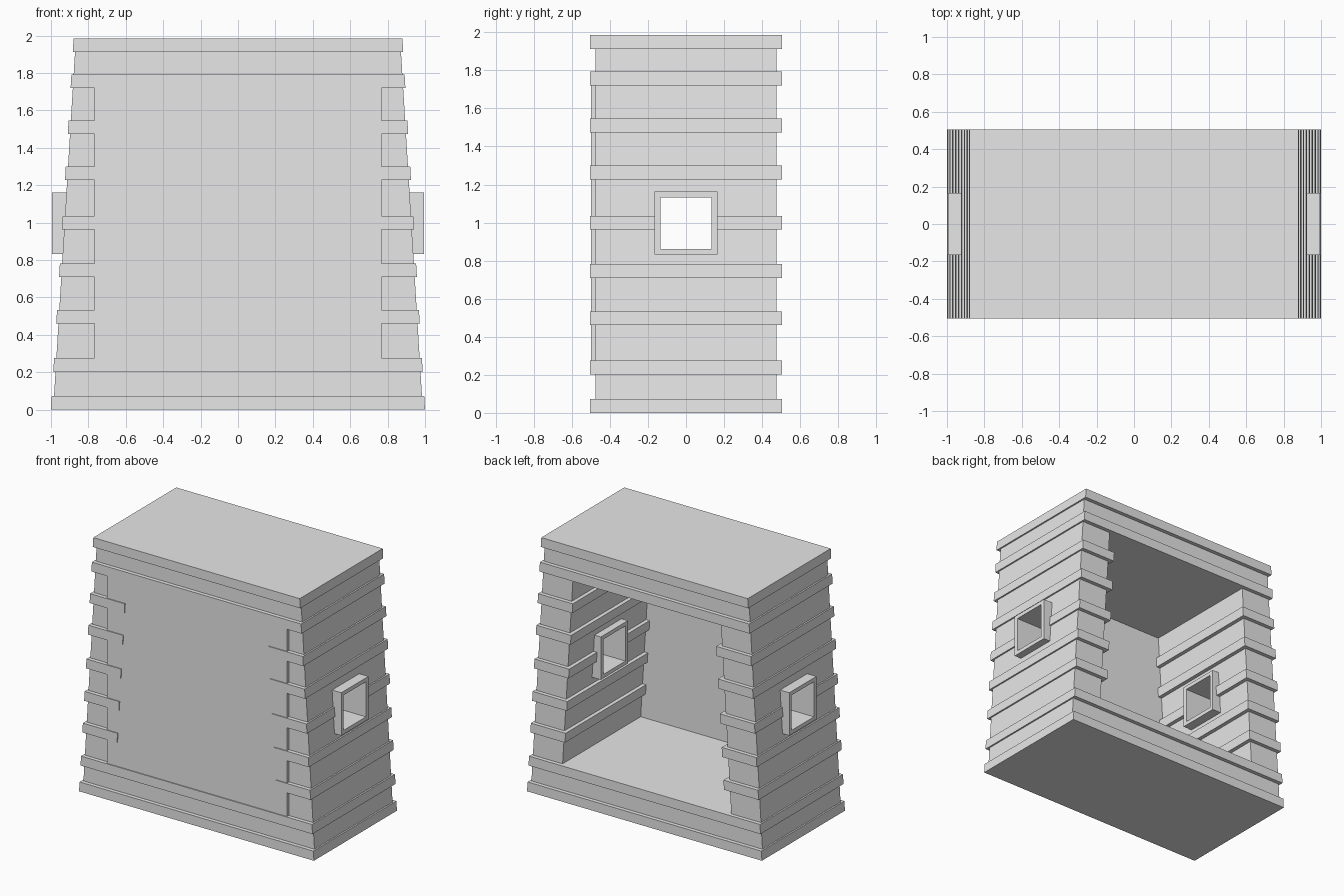
import bpy
import bmesh

if "Cube" in bpy.data.objects:
    bpy.data.objects.remove(bpy.data.objects["Cube"], do_unlink=True)

GREY = (0.8, 0.8, 0.8, 1)
mat = bpy.data.materials.new("plain_grey")
mat.use_nodes = True
mat.diffuse_color = GREY
mat.node_tree.nodes["Principled BSDF"].inputs["Base Color"].default_value = GREY

SLOPE = 0.061            # the sides lean inward with height
WALL_OUT, WALL_IN = 0.988, 0.735
BODY_Y, BAND_Y = 0.475, 0.505
BAND_H = 0.073
FLOOR, CEILING, TOP = 0.275, 1.72, 1.985
WINDOW_Z = 0.997


def prism(name, corners, y0, y1):
    """Extrude an x-z outline from y0 to y1."""
    bm = bmesh.new()
    face = bm.faces.new([bm.verts.new((x, y0, z)) for x, z in corners])
    ext = bmesh.ops.extrude_face_region(bm, geom=[face])
    verts = [v for v in ext["geom"] if isinstance(v, bmesh.types.BMVert)]
    bmesh.ops.translate(bm, vec=(0, y1 - y0, 0), verts=verts)
    bmesh.ops.recalc_face_normals(bm, faces=bm.faces)
    mesh = bpy.data.meshes.new(name)
    bm.to_mesh(mesh)
    bm.free()
    mesh.materials.append(mat)
    obj = bpy.data.objects.new(name, mesh)
    bpy.context.collection.objects.link(obj)
    return obj


def leaning(name, a, b, z0, z1, y):
    """Block between two leaning lines x = a - SLOPE*z and x = b - SLOPE*z."""
    return prism(name, [(a - SLOPE * z0, z0), (b - SLOPE * z0, z0),
                        (b - SLOPE * z1, z1), (a - SLOPE * z1, z1)], -y, y)


def mirrored_trapezoid(name, half, z0, z1, y):
    """Full-width block whose two ends lean inward."""
    lo, hi = half - SLOPE * z0, half - SLOPE * z1
    return prism(name, [(-lo, z0), (lo, z0), (hi, z1), (-hi, z1)], -y, y)


def straight_box(name, x0, x1, z0, z1, y):
    return prism(name, [(x0, z0), (x1, z0), (x1, z1), (x0, z1)], -y, y)


def mirror_x(obj):
    mod = obj.modifiers.new("other_side", 'MIRROR')
    mod.use_axis[0] = True


def cut(obj, cutter):
    mod = obj.modifiers.new("opening", 'BOOLEAN')
    mod.operation = 'DIFFERENCE'
    mod.solver = 'EXACT'
    mod.object = cutter


# Cutters for the side windows
cutters = []
for name, half in (("wall_cutter", 0.15), ("frame_cutter", 0.135)):
    c = straight_box(name, 0.4, 1.2, WINDOW_Z - half, WINDOW_Z + half, half)
    c.hide_render = True
    c.hide_set(True)
    c.display_type = 'WIRE'
    cutters.append(c)
wall_cutter, frame_cutter = cutters

# Solid base and roof blocks
mirrored_trapezoid("base_block", WALL_OUT, 0.0, FLOOR, BODY_Y)
mirrored_trapezoid("roof_block", WALL_OUT, CEILING, TOP, BODY_Y)

# Leaning side walls
wall = leaning("side_wall", WALL_IN, WALL_OUT, FLOOR, CEILING, BODY_Y)
cut(wall, wall_cutter)
mirror_x(wall)

# Full bands around base and roof
for i, z in enumerate((0.0, FLOOR - BAND_H, CEILING, TOP - BAND_H)):
    mirrored_trapezoid(f"full_band_{i + 1}", 1.0, z, z + BAND_H, BAND_Y)

# Short bands wrapped around each side wall
for i, z in enumerate((0.497, 0.745, 0.999, 1.263, 1.51)):
    band = leaning(f"side_band_{i + 1}", WALL_IN - 0.03, 1.0,
                   z - BAND_H / 2, z + BAND_H / 2, BAND_Y)
    if abs(z - WINDOW_Z) < 0.1:
        cut(band, wall_cutter)
    mirror_x(band)

# Window frames passing through the walls
frame = straight_box("window_frame", 0.61, 0.995,
                     WINDOW_Z - 0.165, WINDOW_Z + 0.165, 0.165)
cut(frame, frame_cutter)
mirror_x(frame)

# Thin panel closing the front; the back stays open
prism("front_panel", [(-0.767, FLOOR), (0.767, FLOOR),
                      (0.767, CEILING), (-0.767, CEILING)], -0.498, -BODY_Y)
